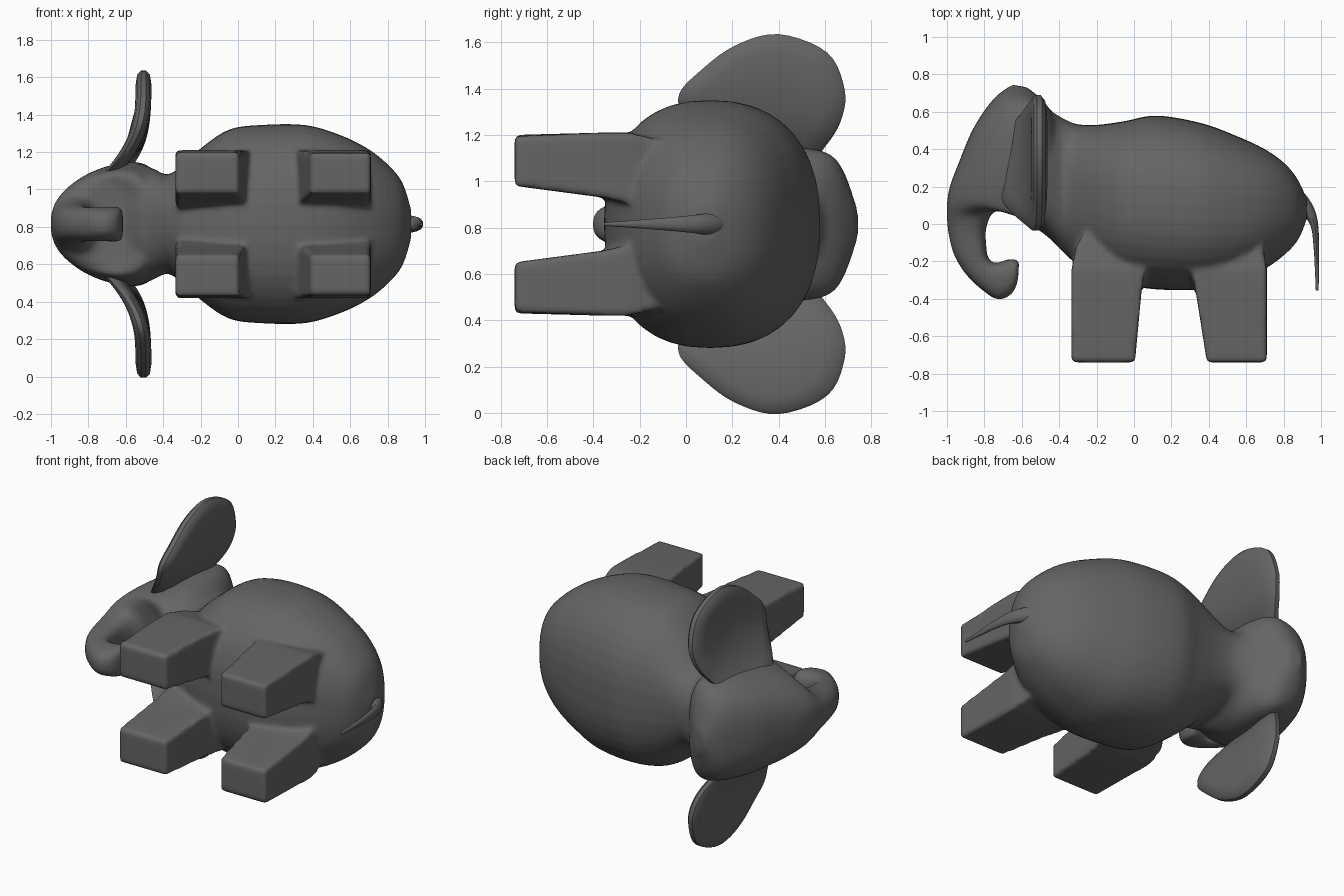
import bpy, bmesh
from math import cos, sin, pi
from mathutils import Vector

MID = 0.815   # height of the animal's own mirror plane (it lies on its side)

cube = bpy.data.objects.get("Cube")
if cube:
    bpy.data.objects.remove(cube, do_unlink=True)

grey = bpy.data.materials.new("dark grey")
grey.use_nodes = True
COLOUR = (0.13, 0.13, 0.13, 1)
grey.diffuse_color = COLOUR
grey.node_tree.nodes["Principled BSDF"].inputs["Base Color"].default_value = COLOUR


def spline(points, steps, closed=False):
    """Catmull-Rom curve through tuples of any length."""
    n, out = len(points), []
    for i in range(n if closed else n - 1):
        pick = [points[(i + k) % n] if closed else points[min(max(i + k, 0), n - 1)]
                for k in (-1, 0, 1, 2)]
        for s in range(steps):
            t = s / steps
            out.append([b + 0.5 * t * (c - a + t * (2*a - 5*b + 4*c - d + t * (3*(b - c) + d - a)))
                        for a, b, c, d in zip(*pick)])
    return out if closed else out + [list(points[-1])]


def skin(bm, rings):
    """Join rings of points with quads and cap both ends."""
    rows = [[bm.verts.new(p) for p in ring] for ring in rings]
    for a, b in zip(rows, rows[1:]):
        for i in range(len(a)):
            j = (i + 1) % len(a)
            bm.faces.new((a[i], a[j], b[j], b[i]))
    bm.faces.new(rows[0])
    bm.faces.new(rows[-1])


def oval(ox, oy, ix, iy, half, power=2.35, taper=0, count=40):
    """Rounded section between an outer and inner point; taper narrows the outer end."""
    mid, arm = Vector(((ox + ix) / 2, (oy + iy) / 2, MID)), Vector(((ox - ix) / 2, (oy - iy) / 2, 0))
    ring = []
    for k in range(count):
        c, s = cos(2 * pi * k / count), sin(2 * pi * k / count)
        u = abs(c) ** (2 / power) * (1 if c >= 0 else -1)
        v = abs(s) ** (2 / power) * (1 if s >= 0 else -1)
        ring.append(mid + arm * u + Vector((0, 0, half * v * (1 - taper * u))))
    return ring


def finish(name, bm):
    bmesh.ops.recalc_face_normals(bm, faces=bm.faces)
    mesh = bpy.data.meshes.new(name)
    bm.to_mesh(mesh)
    bm.free()
    mesh.materials.append(grey)
    obj = bpy.data.objects.new(name, mesh)
    bpy.context.collection.objects.link(obj)
    bpy.ops.object.select_all(action='DESELECT')
    obj.select_set(True)
    bpy.context.view_layer.objects.active = obj
    bpy.ops.object.shade_smooth_by_angle(angle=0.7)
    return obj


# Torso and neck: x, back, belly, half width
torso = [(-.66, .5, .12, .27), (-.55, .63, .0, .325), (-.46, .61, -.07, .3), (-.38, .565, -.15, .265),
         (-.31, .535, -.21, .305), (-.2, .53, -.26, .405), (-.05, .55, -.32, .505), (.12, .58, -.35, .53),
         (.36, .54, -.35, .53), (.55, .47, -.31, .475), (.7, .4, -.24, .4), (.81, .32, -.16, .31),
         (.88, .23, -.08, .22), (.925, .13, .03, .08)]
# Head and trunk: front point, rear point, half width
head = [(-.65, .745, -.57, .73, .07), (-.75, .67, -.47, .64, .27), (-.86, .51, -.4, .5, .32),
        (-.94, .32, -.38, .22, .315), (-.985, .2, -.45, -.01, .275), (-1, .11, -.6, .05, .22),
        (-1, .03, -.74, .07, .15), (-.99, -.06, -.79, -.02, .115), (-.96, -.17, -.79, -.11, .1),
        (-.89, -.28, -.78, -.18, .09), (-.79, -.37, -.74, -.21, .09), (-.72, -.405, -.68, -.19, .09),
        (-.65, -.37, -.625, -.19, .09), (-.62, -.3, -.615, -.21, .07)]
# Legs: y, x range, offset range from the mirror plane
legs = [[(.06, -.2, .08, .1, .31), (-.12, -.31, .08, .07, .365), (-.25, -.335, .06, .09, .395),
         (-.36, -.335, .04, .115, .395), (-.74, -.335, .005, .165, .385)],
        [(.06, .3, .6, .1, .31), (-.12, .29, .69, .07, .365), (-.25, .31, .71, .09, .395),
         (-.36, .33, .71, .115, .395), (-.74, .39, .71, .165, .38)]]
bm = bmesh.new()
skin(bm, [oval(x, top, x, low, w) for x, top, low, w in spline(torso, 4)])
skin(bm, [oval(*s, power=2.6, taper=.16) for s in spline(head, 4)])
for side in (1, -1):
    for rows in legs:
        skin(bm, [[(x, y, MID + side * o) for x, o in ((x0, o0), (x1, o0), (x1, o1), (x0, o1))]
                  for y, x0, x1, o0, o1 in rows])
body = finish("body_head_trunk_and_legs", bm)
remesh = body.modifiers.new("blend", 'REMESH')
remesh.mode = 'VOXEL'
remesh.voxel_size = 0.014
remesh.use_smooth_shade = True
smooth = body.modifiers.new("soften", 'SMOOTH')
smooth.factor = 0.5
smooth.iterations = 8

# Ear outline: y, offset from the mirror plane
ear = [(.605, .34), (.67, .45), (.685, .58), (.61, .74), (.4, .82), (.21, .77), (.06, .66),
       (-.03, .56), (-.01, .45), (.08, .31), (.25, .21), (.5, .24)]
EAR_LAYERS = [(.35, -.042), (.75, -.042), (.93, -.034), (1, -.014), (1, .014), (.93, .034), (.75, .042), (.35, .042)]


def ear_ring(scale, shift):
    ring = []
    for y, off in spline(ear, 5, closed=True):
        y, off = .33 + (y - .33) * scale, .53 + (off - .53) * scale
        # the ear sweeps forward to its root, most of all at the cheek
        x = -.505 - (1.8 - 1.4 * y) * max(0, .76 - off) ** 3 + shift
        ring.append((x, y, off))
    return ring


for side, word in ((1, "upper"), (-1, "lower")):
    bm = bmesh.new()
    skin(bm, [[(x, y, MID + side * o) for x, y, o in ear_ring(*layer)] for layer in EAR_LAYERS])
    finish(f"{word}_ear", bm)

# Tail
tail = [(.8, .12, .84, .2, .05), (.875, .07, .915, .16, .05), (.94, 0, .975, .05, .038),
        (.96, -.12, .99, -.11, .025), (.972, -.355, .987, -.355, .007)]
bm = bmesh.new()
skin(bm, [oval(*s, power=2, count=12) for s in spline(tail, 4)])
finish("tail", bm)
